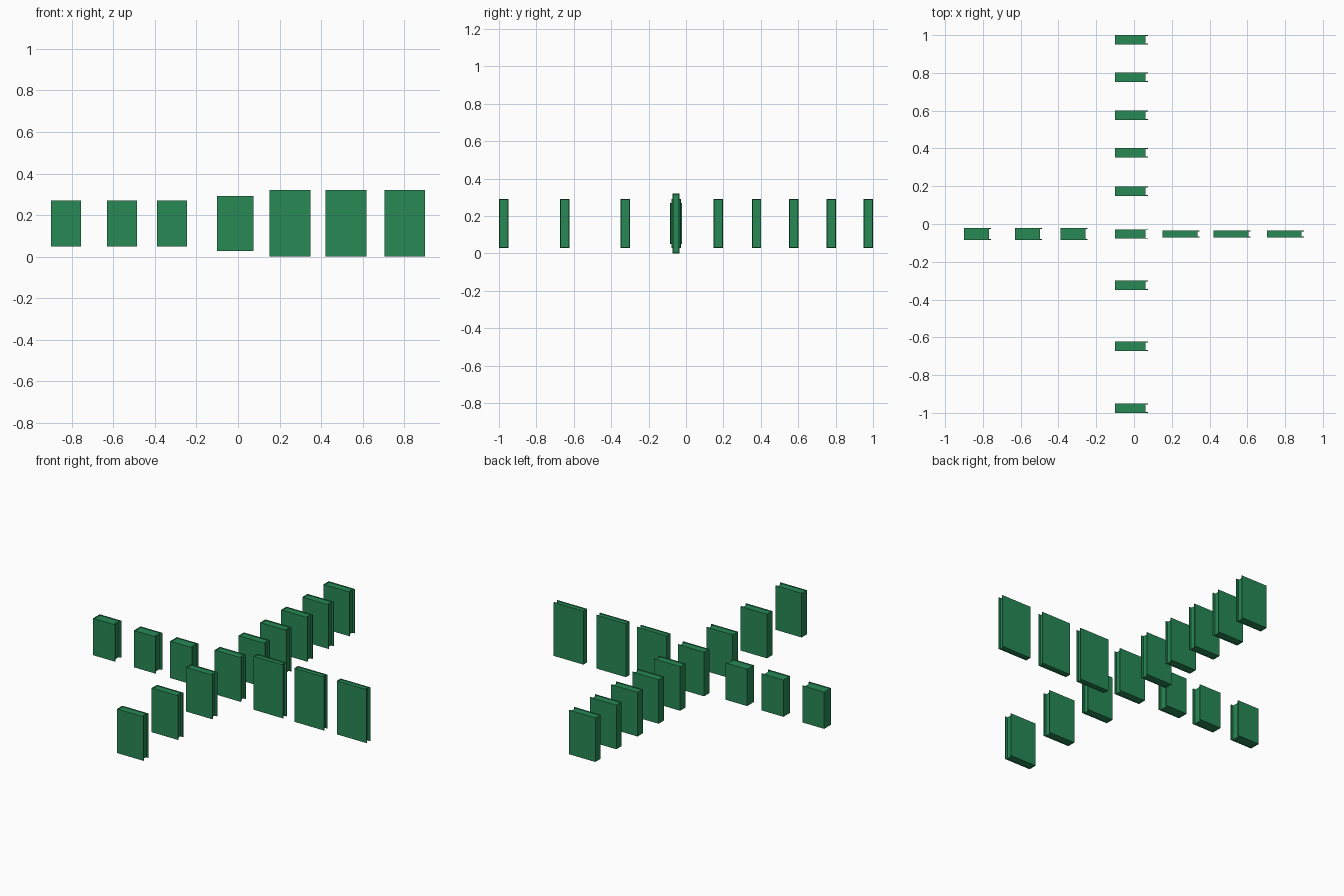
import bpy, bmesh

if "Cube" in bpy.data.objects:
    bpy.data.objects.remove(bpy.data.objects["Cube"])

green = bpy.data.materials.new("green")
green.diffuse_color = (0.02, 0.25, 0.09, 1)
green.use_nodes = True
green.node_tree.nodes["Principled BSDF"].inputs["Base Color"].default_value = green.diffuse_color
COVER = 0.005    # cover board thickness
LIP = 0.012      # covers overhang the pages at the fore edge
INSET = 0.003    # pages sit slightly below the cover edges
ZC = 0.16        # shared mid height


def prism(name, outline, z0, z1):
    """Extrude an xy outline from z0 to z1."""
    bm = bmesh.new()
    face = bm.faces.new([bm.verts.new((x, y, z0)) for x, y in outline])
    ext = bmesh.ops.extrude_face_region(bm, geom=[face])
    top = [g for g in ext["geom"] if isinstance(g, bmesh.types.BMVert)]
    bmesh.ops.translate(bm, verts=top, vec=(0, 0, z1 - z0))
    bmesh.ops.recalc_face_normals(bm, faces=bm.faces)
    mesh = bpy.data.meshes.new(name)
    bm.to_mesh(mesh)
    bm.free()
    mesh.materials.append(green)
    obj = bpy.data.objects.new(name, mesh)
    bpy.context.collection.objects.link(obj)


def book(name, x0, yc, width, thick, height):
    x1, h = x0 + width, height / 2
    a, b = yc - thick / 2, yc + thick / 2
    c = COVER
    # U-shaped cover: front board, spine on -x, back board
    prism(name + "_cover",
          [(x0, a), (x1, a), (x1, a + c), (x0 + c, a + c),
           (x0 + c, b - c), (x1, b - c), (x1, b), (x0, b)], ZC - h, ZC + h)
    # page block
    prism(name + "_pages",
          [(x0 + c, a + c), (x1 - LIP, a + c), (x1 - LIP, b - c), (x0 + c, b - c)],
          ZC - h + INSET, ZC + h - INSET)


# long row of medium books along y
for y in (-0.975, -0.648, -0.324, -0.053, 0.173, 0.377, 0.576, 0.776, 0.975):
    book("medium_book", -0.1, y, 0.174, 0.05, 0.264)
# small thick books on the left
for x in (-0.9, -0.63, -0.39):
    book("small_book", x, -0.053, 0.144, 0.064, 0.22)
# large thin books on the right
for x in (0.152, 0.422, 0.704):
    book("large_book", x, -0.053, 0.196, 0.036, 0.32)
